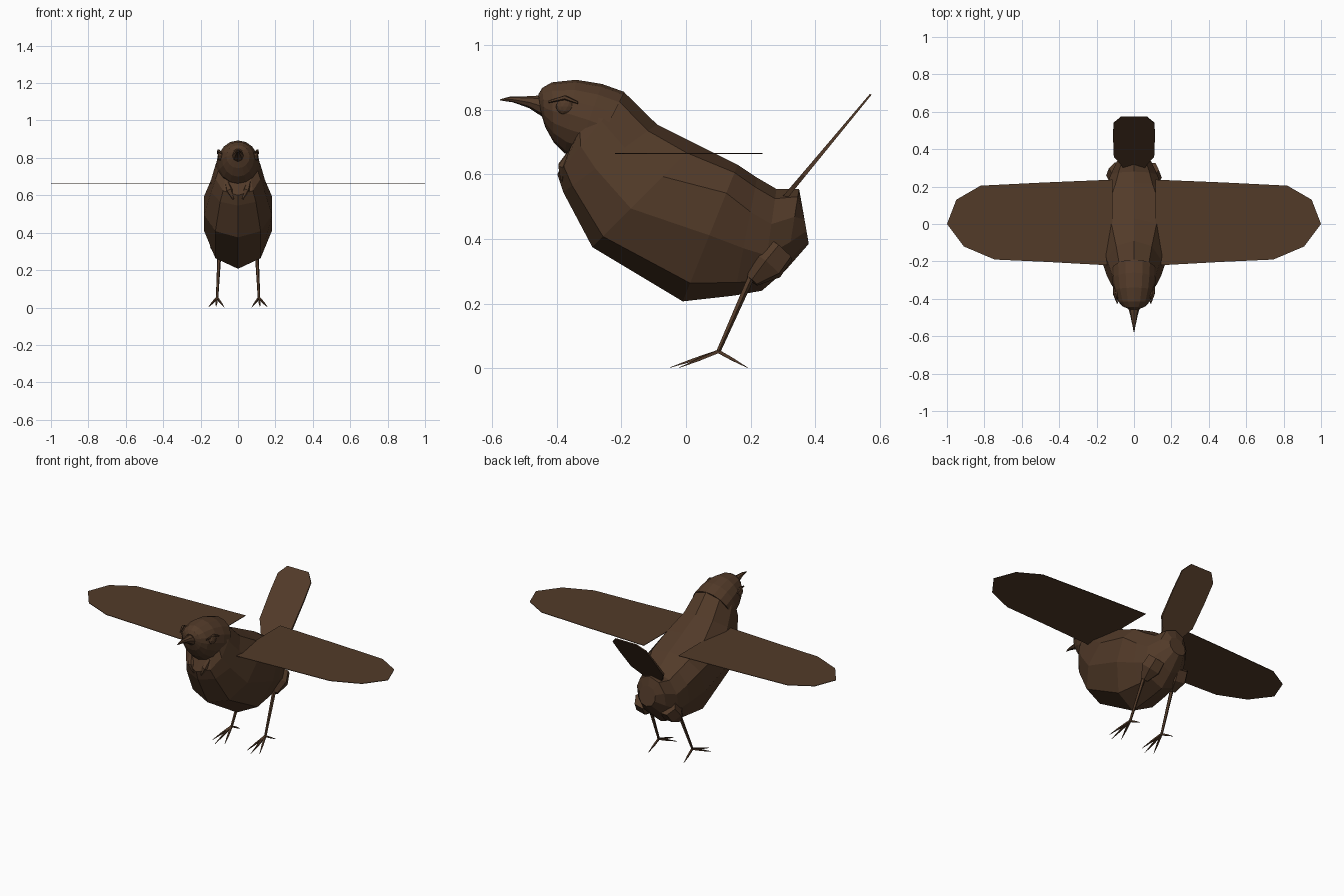
import bpy, bmesh, math
from mathutils import Vector

if "Cube" in bpy.data.objects:
    bpy.data.objects.remove(bpy.data.objects["Cube"])

brown = bpy.data.materials.new("brown_plumage")
brown.diffuse_color = (0.085, 0.043, 0.022, 1)
brown.use_nodes = True
brown.node_tree.nodes["Principled BSDF"].inputs["Base Color"].default_value = brown.diffuse_color


def finish(name, bm):
    bmesh.ops.recalc_face_normals(bm, faces=bm.faces)
    mesh = bpy.data.meshes.new(name)
    bm.to_mesh(mesh)
    bm.free()
    mesh.materials.append(brown)
    ob = bpy.data.objects.new(name, mesh)
    bpy.context.collection.objects.link(ob)
    return ob


def skin(bm, rings):
    """Bridge successive vertex rings and cap both ends."""
    n = len(rings[0])
    for a, b in zip(rings, rings[1:]):
        for i in range(n):
            j = (i + 1) % n
            bm.faces.new((a[i], a[j], b[j], b[i]))
    bm.faces.new(rings[0])
    bm.faces.new(rings[-1])


def loft(name, sections, sides, power=1.0):
    """Slanted rings: (top y, top z, bottom y, bottom z, half width, widest fraction)."""
    bm = bmesh.new()
    rings = []
    for ty, tz, by, bz, w, f in sections:
        top, bot = Vector((0, ty, tz)), Vector((0, by, bz))
        mid = top.lerp(bot, f)
        ring = []
        for i in range(sides):
            a = 2 * math.pi * i / sides
            c, s = math.cos(a), math.sin(a)
            p = mid + ((top - mid) * c if c > 0 else (bot - mid) * -c)
            p.x = math.copysign(abs(s) ** power, s) * w if abs(s) > 1e-6 else 0
            ring.append(bm.verts.new(p))
        rings.append(ring)
    skin(bm, rings)
    return finish(name, bm)


def rod(name, points, sides=5):
    """Tapering limb through (position, radius) points."""
    bm = bmesh.new()
    axis = (Vector(points[-1][0]) - Vector(points[0][0])).normalized()
    u = axis.orthogonal().normalized()
    v = axis.cross(u)
    rings = []
    for p, r in points:
        rings.append([bm.verts.new(Vector(p) + r * (u * math.cos(t) + v * math.sin(t)))
                      for t in (2 * math.pi * i / sides for i in range(sides))])
    skin(bm, rings)
    return finish(name, bm)


def ball(name, centre, size):
    bm = bmesh.new()
    bmesh.ops.create_icosphere(bm, subdivisions=2, radius=1)
    for v in bm.verts:
        v.co = Vector([c + a * s for c, a, s in zip(centre, v.co, size)])
    return finish(name, bm)


# Faceted body, running from the neck to the rump
loft("body", [
    (-.26, .868, -.365, .67, .108, .5),
    (-.19, .853, -.398, .60, .125, .5),
    (-.09, .755, -.38, .545, .150, .5),
    (.03, .695, -.29, .375, .190, .46),
    (.16, .63, -.01, .207, .190, .30),
    (.22, .59, .15, .225, .155, .42),
    (.28, .555, .235, .24, .130, .5),
    (.35, .555, .31, .305, .095, .5),
    (.36, .50, .38, .385, .055, .5),
], 10, .85)

# Finer head
loft("head", [
    (-.457, .848, -.448, .785, .032, .5),
    (-.445, .868, -.435, .745, .062, .5),
    (-.415, .885, -.41, .70, .086, .48),
    (-.34, .893, -.375, .665, .107, .47),
    (-.26, .88, -.34, .655, .117, .5),
    (-.19, .855, -.30, .64, .120, .5),
], 16)

# Beak with a slightly hooked upper edge
loft("beak", [
    (-.44, .845, -.435, .772, .034, .5),
    (-.49, .842, -.485, .805, .020, .5),
    (-.545, .841, -.535, .823, .009, .5),
    (-.577, .832, -.575, .829, .002, .5),
], 8)

# Tail plate raised behind the rump
bm = bmesh.new()
outline = [(.05, 0), (.075, .12), (.108, .25), (.112, .62), (.11, .88), (.07, 1)]
outline += [(-x, t) for x, t in reversed(outline)]
start, end = Vector((0, .295, .515)), Vector((0, .572, .848))
across = Vector((0, .77, -.64)) * .007
layers = []
for sign, thin in ((-1, 1), (1, 1)):
    layers.append([bm.verts.new(start.lerp(end, t) + Vector((x, 0, 0))
                   + across * sign * (1.1 - .7 * t)) for x, t in outline])
skin(bm, layers)
finish("tail", bm)

wing_outline = [(.115, .237), (.48, .222), (.82, .205), (.95, .13), (1, 0),
                (.91, -.12), (.745, -.19), (.48, -.202), (.115, -.222)]

for side, label in ((-1, "left"), (1, "right")):
    # Flat spread wing
    bm = bmesh.new()
    pts = [(side * x, y, .665) for x, y in wing_outline]
    layers = [[bm.verts.new((x, y, z + d)) for x, y, z in pts] for d in (-.0015, .0015)]
    skin(bm, layers)
    finish(label + "_wing", bm)

    # Eye and its brow ridge
    ball(label + "_eye", (side * .093, -.375, .81), (.016, .028, .026))
    rod(label + "_brow", [((side * .088, -.425, .825), .004),
                          ((side * .104, -.375, .838), .008),
                          ((side * .108, -.335, .822), .004)])

    # Thigh, shank and toes
    ankle = (side * .112, .10, .052)
    rod(label + "_thigh", [((side * .08, .29, .37), .055),
                           ((side * .09, .25, .32), .060),
                           ((side * .098, .205, .27), .022)], 6)
    rod(label + "_shank", [((side * .10, .205, .29), .011), (ankle, .007)])
    toes = {"middle": (.118, -.05), "inner": (.074, -.02),
            "outer": (.158, -.02), "hind": (.118, .19)}
    for toe, (x, y) in toes.items():
        tip = (side * x, y, .002)
        half = tuple(a * .5 + b * .5 for a, b in zip(ankle, tip))
        rod(f"{label}_{toe}_toe", [(ankle, .007), (half, .006), (tip, .001)], 4)

    # Ruffled breast feathers
    rod(label + "_breast_tuft", [((side * .06, -.352, .672), .012),
                                 ((side * .045, -.378, .625), .020),
                                 ((side * .025, -.385, .58), .004)], 5)
